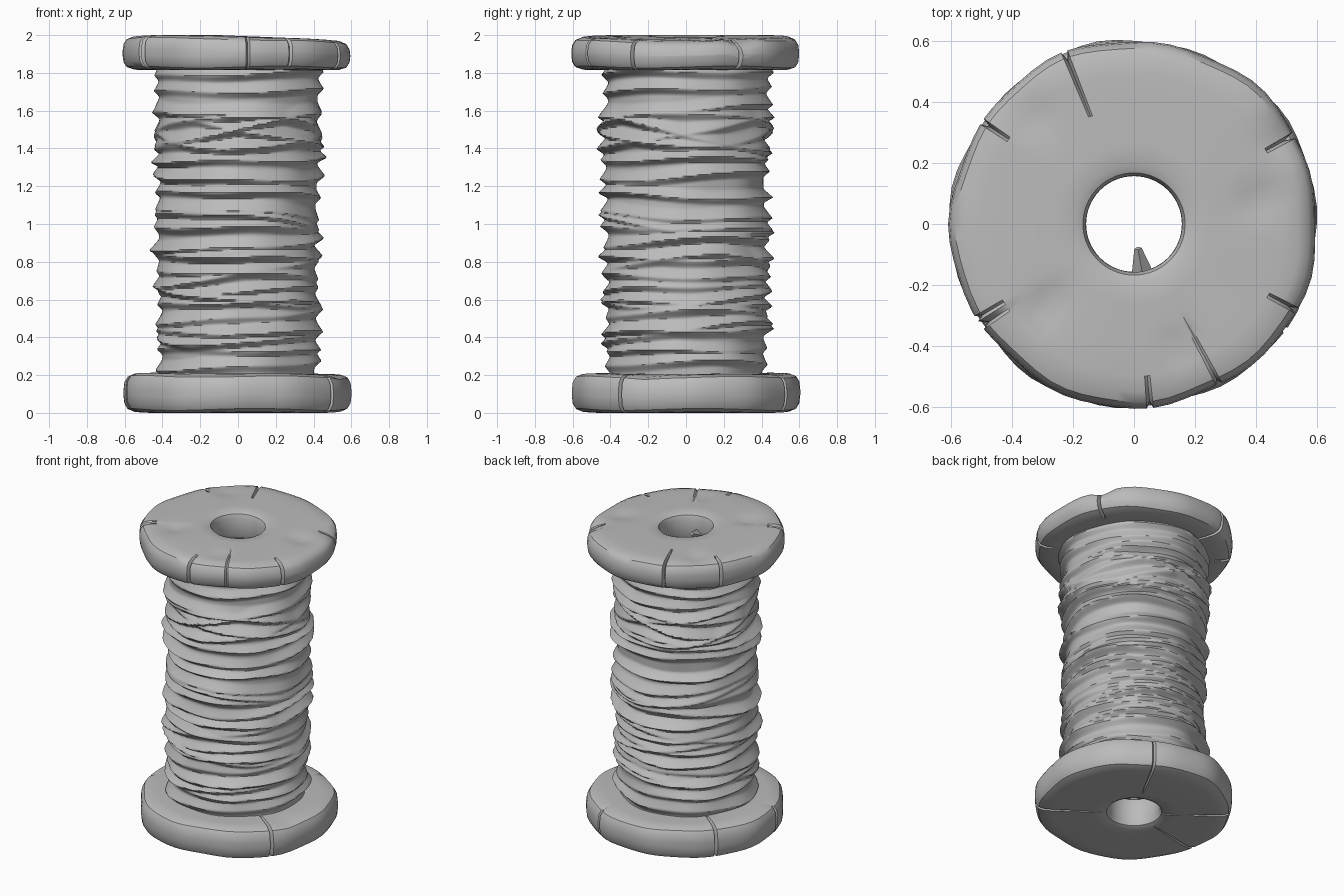
import bpy, bmesh, math, random
from math import sin, cos, pi, radians

cube = bpy.data.objects.get("Cube")
if cube:
    bpy.data.objects.remove(cube, do_unlink=True)
rng = random.Random(7)

grey = bpy.data.materials.new("plain_grey")
grey.use_nodes = True
grey.diffuse_color = (0.5, 0.5, 0.5, 1)
grey.node_tree.nodes["Principled BSDF"].inputs["Base Color"].default_value = (0.5, 0.5, 0.5, 1)


def finish(name, bm, angle):
    bmesh.ops.recalc_face_normals(bm, faces=bm.faces[:])
    mesh = bpy.data.meshes.new(name)
    bm.to_mesh(mesh)
    bm.free()
    mesh.materials.append(grey)
    ob = bpy.data.objects.new(name, mesh)
    bpy.context.collection.objects.link(ob)
    bpy.ops.object.select_all(action='DESELECT')
    ob.select_set(True)
    bpy.context.view_layer.objects.active = ob
    bpy.ops.object.shade_smooth_by_angle(angle=radians(angle))
    return ob


def lathe(name, profile, angles, shape, angle=35):
    """Spin a closed profile of (r, z); shape(r, z, t) returns the worn (r, z)."""
    bm = bmesh.new()
    rings = []
    for t in angles:
        ring = []
        for r, z in profile:
            r2, z2 = shape(r, z, t)
            ring.append(bm.verts.new((r2 * cos(t), r2 * sin(t), z2)))
        rings.append(ring)
    n = len(profile)
    for i, a in enumerate(rings):
        b = rings[(i + 1) % len(rings)]
        for j in range(n):
            k = (j + 1) % n
            bm.faces.new((a[j], b[j], b[k], a[k]))
    return finish(name, bm, angle)


def flange(name, z0, z1, cracks, dents, tilt):
    """Worn wooden disc; cracks are (degrees, depth, inner radius, side)."""
    mid = (z0 + z1) / 2
    half = (z1 - z0) / 2
    face = [(0.158, 0.6), (0.168, 0.88), (0.195, 1.0), (0.26, 1.0), (0.32, 1.0), (0.38, 1.0),
            (0.44, 1.0), (0.5, 1.0), (0.55, 0.98), (0.585, 0.86), (0.602, 0.6), (0.607, 0.2)]
    profile = [(r, mid + half * h) for r, h in face]
    profile += [(r, mid - half * h) for r, h in reversed(face)]
    # extra columns keep each crack narrow
    special = {}
    angles = [2 * pi * i / 64 for i in range(64)]
    for deg, depth, reach, side in cracks:
        t = radians(deg) % (2 * pi)
        angles = [a for a in angles if abs(a - t) > 0.05]
        angles += [t - 0.018, t, t + 0.018]
        special[t] = (depth, reach, side)
    angles.sort()
    ph = rng.uniform(0, 6)

    def shape(r, z, t):
        x, y = r * cos(t), r * sin(t)
        up = 1 if z > mid else -1
        outer = max(0, (r - 0.3) / 0.3)
        # uneven rim and gently faceted edge
        r2 = r - outer * (0.004 + 0.005 * sin(5 * t + ph) + 0.004 * sin(11 * t + 2 * ph))
        z2 = z - up * outer ** 3 * (0.004 + 0.006 * sin(4 * t + ph + up))
        if up > 0:
            z2 -= tilt * max(0, x + 0.1)
            for dx, dy, size, deep in dents:
                z2 -= deep * math.exp(-((x - dx) ** 2 + (y - dy) ** 2) / size ** 2)
        if t in special:
            depth, reach, side = special[t]
            if r > reach and side in (0, up):
                z2 -= up * depth * 0.6
                r2 -= depth * outer
            elif r > 0.55:
                r2 -= depth * outer
        return r2, z2

    return lathe(name, profile, angles, shape)


# End discs
flange("bottom_flange", 0.0, 0.212,
       [(-35, 0.03, 0.25, 0), (62, 0.02, 0.3, -1), (143, 0.03, 0.25, 0), (192, 0.018, 0.2, -1)],
       [(0.5, -0.2, 0.06, 0.01)], 0.01)
flange("top_flange", 1.815, 2.0,
       [(-146, 0.025, 0.52, 0), (-85, 0.02, 0.54, 0), (-62, 0.012, 0.35, 1), (-28, 0.025, 0.54, 0),
        (29, 0.035, 0.5, 0), (112, 0.03, 0.4, 0), (146, 0.03, 0.53, 0), (211, 0.02, 0.54, 0)],
       [(0.42, 0.08, 0.06, 0.02), (-0.29, -0.27, 0.06, 0.02), (-0.34, 0.36, 0.07, 0.02),
        (0.5, 0.3, 0.06, 0.03), (0.15, -0.42, 0.05, 0.015)], 0.04)

# Wound thread: each strand is (height, slope, phase, width, thickness, ripple)
strands = []
z = 0.25
while z < 1.8:
    if not 1.45 < z < 1.56:
        strands.append((z, rng.uniform(0.005, 0.035), rng.uniform(0, 6.28),
                        rng.uniform(0.035, 0.055), rng.uniform(0.03, 0.058), rng.uniform(0, 6.28)))
    z += rng.uniform(0.06, 0.105)
for z, slope, phase in [(1.5, 0.09, 0), (1.5, 0.09, pi), (1.47, 0.1, -pi / 2), (1.48, 0.08, pi / 2),
                        (0.75, 0.08, 0.3), (0.62, 0.06, 2.6), (1.0, 0.06, 4), (0.42, 0.06, 1.2)]:
    strands.append((z, slope, phase, 0.045, 0.05, rng.uniform(0, 6.28)))


def thread_shape(r, z, t):
    if r < 0.3:
        return r, z
    base = 0.402 + 0.018 * (z - 0.2) / 1.6 + 0.005 * sin(3 * t + 5 * z) + 0.004 * sin(7 * t - 9 * z)
    bump = 0
    for zc, slope, phase, width, thick, rip in strands:
        d = z - zc - slope * cos(t - phase) - 0.008 * sin(3 * t + rip)
        width *= 1.35 if d > 0 else 0.8
        if abs(d) < width:
            fall = (1 - abs(d) / width) ** 1.15
            bump = max(bump, fall * thick * (0.8 + 0.3 * sin(2 * t + rip)))
    return base + bump, z


rows = 190
low, high = 0.195, 1.83
thread_profile = [(0.4, low + (high - low) * i / rows) for i in range(rows + 1)]
thread_profile += [(0.157, high), (0.157, low)]
lathe("wound_thread", thread_profile, [2 * pi * i / 112 for i in range(112)], thread_shape, 50)

# Loose splinter inside the bore
bm = bmesh.new()
bmesh.ops.create_cone(bm, cap_ends=True, segments=4, radius1=0.035, radius2=0.012, depth=0.09)
splinter = finish("bore_splinter", bm, 30)
splinter.location = (0.02, -0.12, 1.88)
splinter.rotation_euler = (radians(-65), 0, radians(10))
